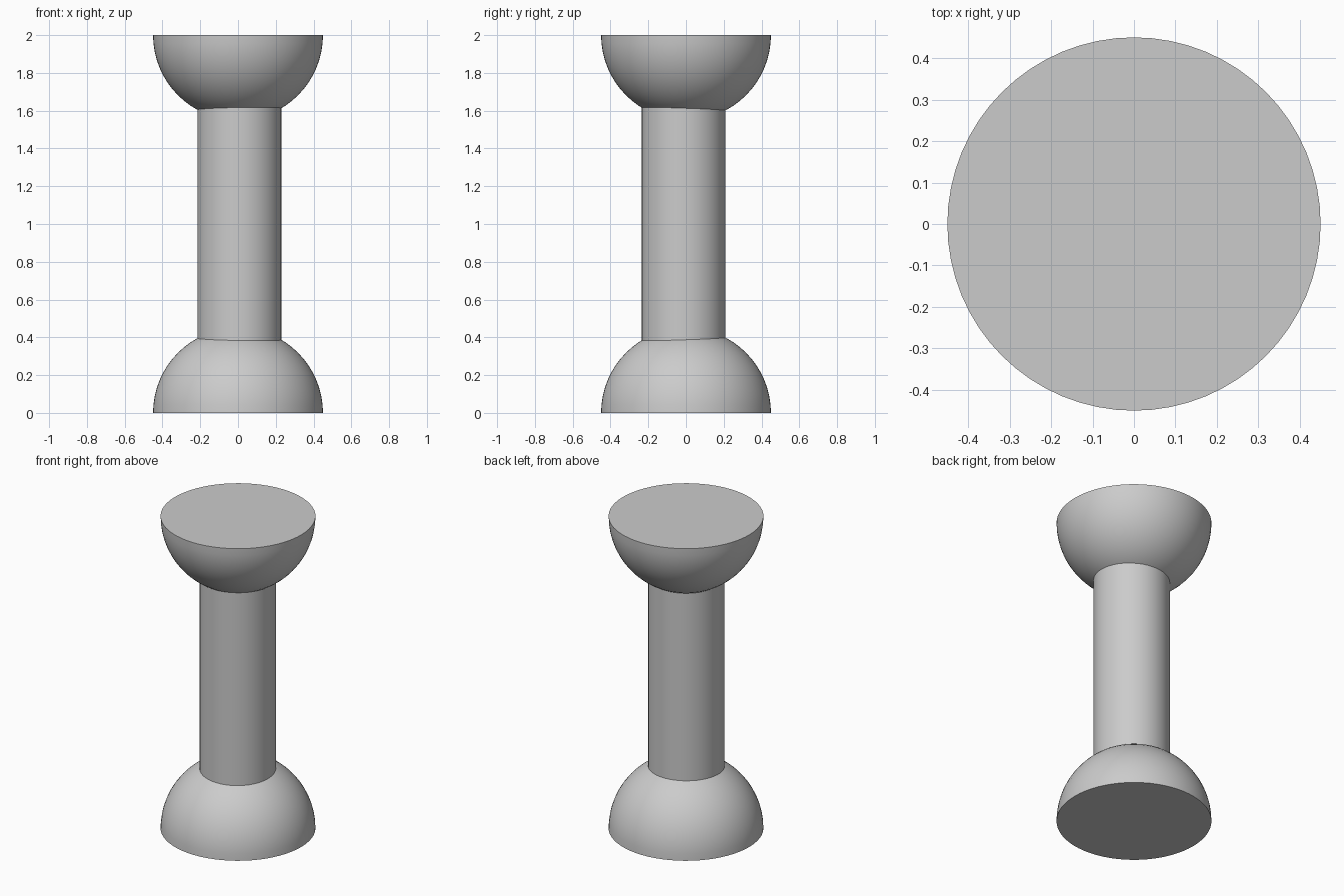
import bpy, bmesh, math

cube = bpy.data.objects.get("Cube")
if cube:
    bpy.data.objects.remove(cube, do_unlink=True)

grey = bpy.data.materials.new("light_grey")
colour = (0.6, 0.6, 0.6, 1)
grey.diffuse_color = colour
grey.use_nodes = True
grey.node_tree.nodes["Principled BSDF"].inputs["Base Color"].default_value = colour

HEIGHT = 2.0
DOME_RADIUS = 0.45
SHAFT_RADIUS = 0.222


def finish(name, bm, location):
    """Turn a bmesh into a smooth grey object with sharp rims."""
    bmesh.ops.recalc_face_normals(bm, faces=bm.faces)
    mesh = bpy.data.meshes.new(name)
    bm.to_mesh(mesh)
    bm.free()
    mesh.materials.append(grey)
    obj = bpy.data.objects.new(name, mesh)
    obj.location = location
    bpy.context.collection.objects.link(obj)
    bpy.ops.object.select_all(action="DESELECT")
    obj.select_set(True)
    bpy.context.view_layer.objects.active = obj
    bpy.ops.object.shade_smooth_by_angle(angle=math.radians(40))
    return obj


def dome(name, z, side):
    """Solid half ball bulging up (side 1) or down (side -1) from height z."""
    bm = bmesh.new()
    bmesh.ops.create_uvsphere(bm, u_segments=64, v_segments=32, radius=DOME_RADIUS)
    cut = bmesh.ops.bisect_plane(
        bm, geom=bm.verts[:] + bm.edges[:] + bm.faces[:], dist=0.0001,
        plane_co=(0, 0, 0), plane_no=(0, 0, -side), clear_outer=True)
    rim = [e for e in bm.edges if e.is_boundary]
    bmesh.ops.contextual_create(bm, geom=rim)
    return finish(name, bm, (0, 0, z))


# Matching half balls at both ends
dome("bottom_dome", 0, 1)
dome("top_dome", HEIGHT, -1)

# Shaft, slightly off centre, with its ends sunk into the domes
bm = bmesh.new()
bmesh.ops.create_cone(bm, cap_ends=True, segments=48, radius1=SHAFT_RADIUS,
                      radius2=SHAFT_RADIUS, depth=1.3)
finish("shaft", bm, (0.007, -0.013, HEIGHT / 2))
